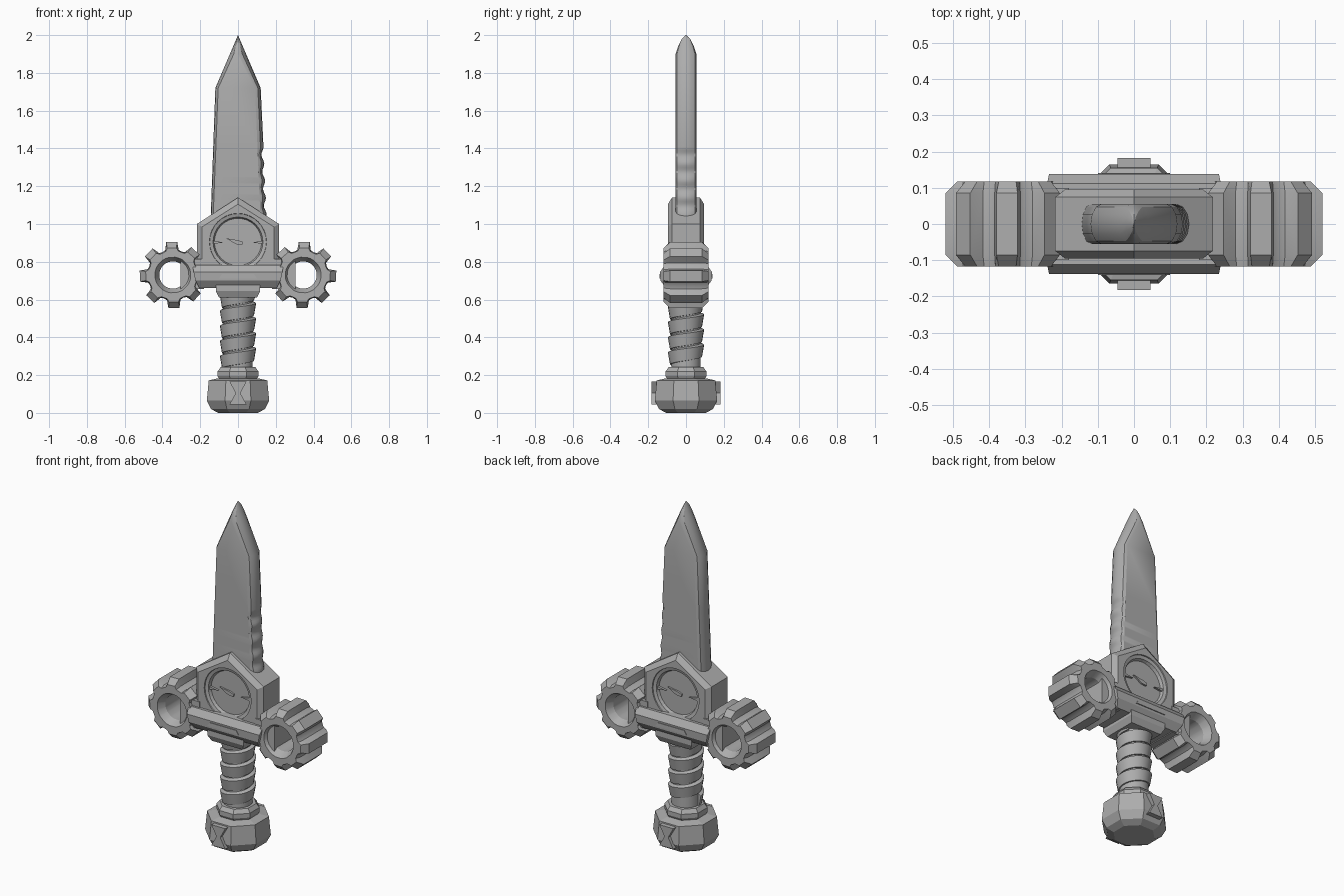
import bpy, bmesh, math
from mathutils import Matrix

if "Cube" in bpy.data.objects:
    bpy.data.objects.remove(bpy.data.objects["Cube"])

grey = bpy.data.materials.new("plain_grey")
grey.diffuse_color = (0.42, 0.42, 0.42, 1)
grey.use_nodes = True
grey.node_tree.nodes["Principled BSDF"].inputs["Base Color"].default_value = grey.diffuse_color


def finish(bm, name, smooth=None):
    bmesh.ops.remove_doubles(bm, verts=bm.verts, dist=1e-5)
    bmesh.ops.recalc_face_normals(bm, faces=bm.faces)
    me = bpy.data.meshes.new(name)
    bm.to_mesh(me)
    bm.free()
    ob = bpy.data.objects.new(name, me)
    bpy.context.collection.objects.link(ob)
    me.materials.append(grey)
    bpy.ops.object.select_all(action='DESELECT')
    ob.select_set(True)
    bpy.context.view_layer.objects.active = ob
    if smooth:
        bpy.ops.object.shade_smooth_by_angle(angle=math.radians(smooth))
    return ob


def loft(name, rings, smooth=None, loop=False):
    """Skin equal-length rings; cap the ends, or join last to first."""
    bm = bmesh.new()
    vs = [[bm.verts.new(p) for p in r] for r in rings]
    n = len(vs[0])
    pairs = list(zip(vs, vs[1:])) + ([(vs[-1], vs[0])] if loop else [])
    for a, b in pairs:
        for i in range(n):
            j = (i + 1) % n
            bm.faces.new((a[i], a[j], b[j], b[i]))
    if not loop:
        bm.faces.new(vs[0][::-1])
        bm.faces.new(vs[-1])
    return finish(bm, name, smooth)


def box_ring(x, y, z):
    return [(-x, -y, z), (x, -y, z), (x, y, z), (-x, y, z)]


def ngon(r, n, z, phase=0.0):
    return [(r * math.cos(phase + math.tau * i / n), r * math.sin(phase + math.tau * i / n), z)
            for i in range(n)]


def circle_xz(r, y, cx, cz, n):
    return [(cx + r * math.cos(math.tau * i / n), y, cz + r * math.sin(math.tau * i / n))
            for i in range(n)]


def plate(name, outline, y0, y1):
    """Flat outline in x, z extruded between two depths."""
    return loft(name, [[(x, y, z) for x, z in outline] for y in (y0, y1)])


# Blade: flat centre, rounded bevels, scalloped right edge
def blade_ring(z, inner, left, right, t):
    angs = [math.radians(a) for a in (0, 30, 60, 90)]
    half = [(math.sin(a), t * math.cos(a)) for a in angs]
    r = [(inner + (right - inner) * s, y, z) for s, y in half]
    r += [(x, -y, z) for x, y, z in r[-2::-1]]
    l = [(-inner - (left - inner) * s, -y, z) for s, y in half]
    l += [(x, -y, z) for x, y, z in l[-2::-1]]
    return r + l


rings = [blade_ring(0.95, 0.121, 0.147, 0.155, 0.055)]
steps = 32
for i in range(steps + 1):
    z = 1.05 + 0.36 * i / steps
    k = (1.72 - z) / 0.67
    notch = 0.013 * (1 - math.cos(math.tau * 4 * i / steps)) / 2
    out = 0.12 + 0.024 * k
    rings.append(blade_ring(z, 0.09 + 0.028 * k, out, out + 0.008 * k - notch, 0.055))
for z, inner, out, t in ((1.72, 0.09, 0.12, 0.055), (1.90, 0.002, 0.043, 0.055),
                         (1.95, 0.001, 0.0215, 0.038), (1.98, 0.0005, 0.0086, 0.022),
                         (2.0, 0.0003, 0.0008, 0.001)):
    rings.append(blade_ring(z, inner, out, out, t))
loft("blade", rings, 25)

# Five-sided housing with bevelled rim and a round recess on each face
outer = [(-0.218, 0.70), (0.218, 0.70), (0.218, 1.0), (0, 1.14), (-0.218, 1.0)]
inner = [(-0.19, 0.72), (0.19, 0.72), (0.19, 0.985), (0, 1.105), (-0.19, 0.985)]
housing = loft("housing", [[(x, y, z) for x, z in o] for o, y in
                           ((inner, -0.096), (outer, -0.074), (outer, 0.074), (inner, 0.096))])
DIAL = 0.905
for s in (-1, 1):
    cutter = loft("dial_cutter", [circle_xz(r, s * y, 0, DIAL, 32)
                                  for r, y in ((0.125, 0.068), (0.132, 0.085),
                                               (0.150, 0.090), (0.155, 0.11))])
    cutter.hide_render = True
    mod = housing.modifiers.new("recess", 'BOOLEAN')
    mod.operation, mod.object, mod.solver = 'DIFFERENCE', cutter, 'EXACT'
    bpy.context.view_layer.objects.active = housing
    bpy.ops.object.modifier_apply(modifier=mod.name)
    bpy.data.objects.remove(cutter)

# Dial needle and side ticks, front and back
for s, side in ((-1, "front"), (1, "back")):
    plate(side + "_needle", [(-s * x, z) for x, z in
          ((-0.065, 0.925), (-0.01, 0.893), (0.022, 0.89), (0.026, 0.905), (0.0, 0.914))],
          s * 0.06, s * 0.078)
    for m in (-1, 1):
        plate(side + "_tick", [(m * 0.075, 0.902), (m * 0.13, 0.895), (m * 0.13, 0.912)],
              s * 0.06, s * 0.08)

# Crossguard bar, with a slim raised strip on each side
loft("crossguard", [box_ring(x, y, z) for x, y, z in
                    ((0.205, 0.105, 0.66), (0.225, 0.135, 0.70),
                     (0.235, 0.138, 0.745), (0.24, 0.112, 0.782))])
for s in (-1, 1):
    plate("guard_strip", [(-0.1, 0.712), (0.1, 0.712), (0.085, 0.735), (-0.085, 0.735)],
          s * 0.12, s * 0.141)
loft("guard_block", [box_ring(x, x, z) for x, z in
                     ((0.1, 0.61), (0.117, 0.645), (0.117, 0.69))])

# Side gears: eight chamfered teeth around a flared bore, each on a short arm
CX, CZ = 0.345, 0.73
TOOTH = ((-22.5, 0), (-15, 0.12), (-9.5, 1), (9.5, 1), (15, 0.12))


def gear_ring(root, tip, y, sx):
    pts = []
    for i in range(8):
        for a, k in TOOTH:
            a = math.radians(45 * i + a - 2)
            r = root + (tip - root) * k
            pts.append((sx * (CX + r * math.cos(a)), y, CZ + r * math.sin(a)))
    return pts


def bore_ring(r, y, sx):
    pts = []
    for i in range(8):
        for a, k in TOOTH:
            a = math.radians(45 * i + a - 2)
            pts.append((sx * (CX + r * math.cos(a)), y, CZ + r * math.sin(a)))
    return pts


for sx, side in ((-1, "left"), (1, "right")):
    loft(side + "_gear", [bore_ring(0.095, -0.118, sx), gear_ring(0.128, 0.145, -0.118, sx),
                          gear_ring(0.132, 0.177, -0.085, sx), gear_ring(0.132, 0.177, 0.085, sx),
                          gear_ring(0.128, 0.145, 0.118, sx), bore_ring(0.095, 0.118, sx),
                          bore_ring(0.072, 0.075, sx), bore_ring(0.072, -0.075, sx)],
         20, loop=True)
    plate(side + "_arm", [(sx * x, z) for x, z in
                          ((0.18, 0.655), (0.305, 0.655), (0.305, 0.815), (0.18, 0.815))],
          -0.1, 0.1)

# Grip: a core wound by a stepped spiral wrap
N, PITCH = 24, 0.08
loft("grip_core", [ngon(0.078, N, 0.22), ngon(0.078, N, 0.63)], 30)
bm = bmesh.new()
prev = None
for i in range(int(N * 4.6) + 1):
    a = math.tau * i / N - math.pi
    z = 0.235 + PITCH * i / N
    cur = [bm.verts.new((r * math.cos(a), r * math.sin(a), min(z + h, 0.63))) for r, h in
           ((0.07, 0.0), (0.085, 0.002), (0.096, PITCH - 0.014), (0.07, PITCH - 0.002))]
    if prev:
        for k in range(4):
            j = (k + 1) % 4
            bm.faces.new((prev[k], prev[j], cur[j], cur[k]))
    else:
        bm.faces.new(cur)
    prev = cur
bm.faces.new(prev[::-1])
finish(bm, "grip_wrap", 30)

# Collar and eight-sided pommel
EIGHTH = math.pi / 8
K = 1 / math.cos(EIGHTH)
loft("collar", [ngon(r * K, 8, z, EIGHTH) for r, z in
                ((0.092, 0.165), (0.108, 0.195), (0.108, 0.22), (0.092, 0.242))])
loft("pommel", [ngon(r * K, 8, z, EIGHTH) for r, z in
                ((0.105, 0.0), (0.142, 0.02), (0.165, 0.065), (0.155, 0.172), (0.11, 0.182))])

# Hourglass-shaped ornament on the pommel's front and back
for s in (-1, 1):
    plate("pommel_ornament", [(-0.045, 0.045), (0.045, 0.045), (0.012, 0.105),
                              (0.045, 0.165), (-0.045, 0.165), (-0.012, 0.105)],
          s * 0.14, s * 0.182)
